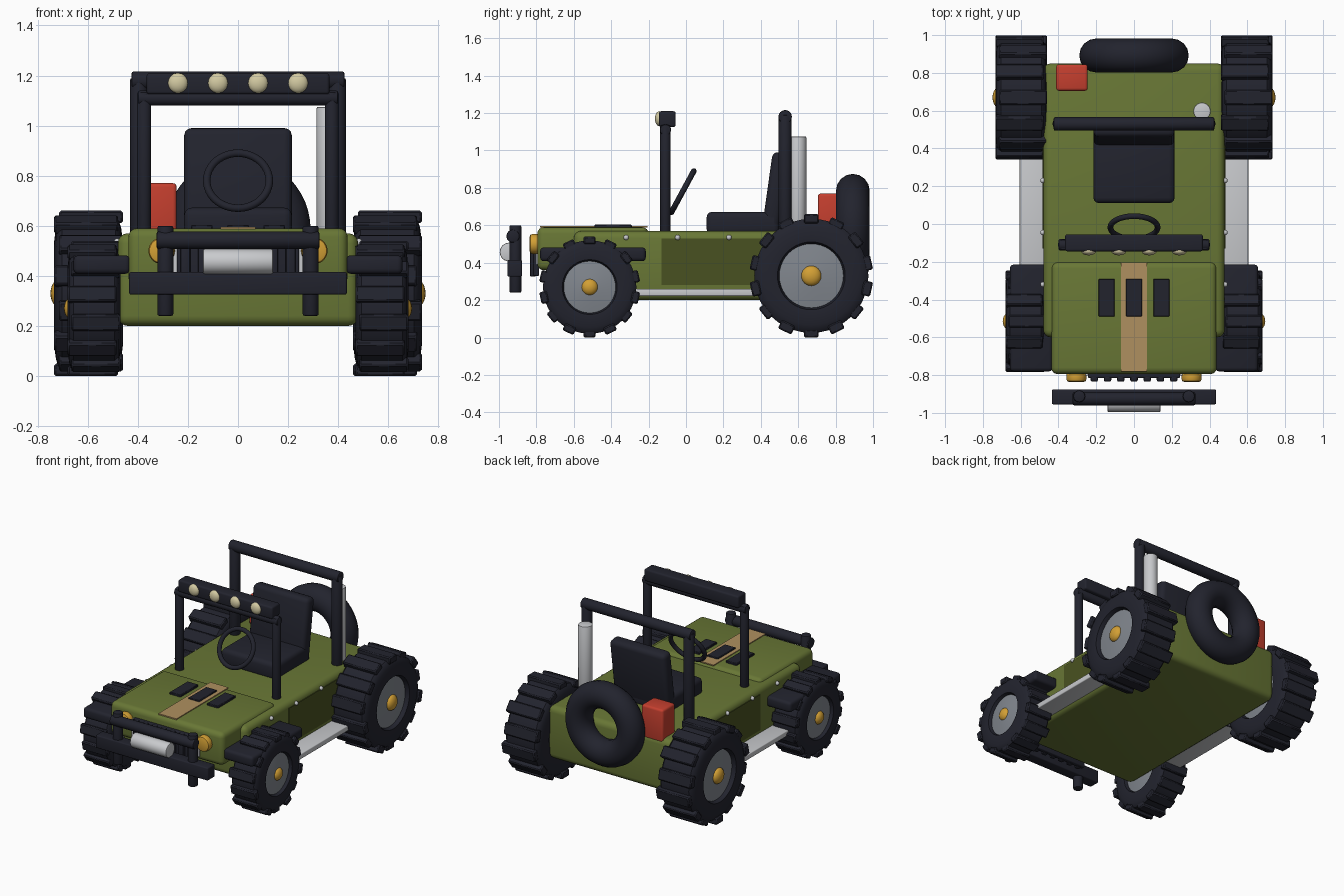
import bpy, bmesh, math
from mathutils import Vector, Matrix

if "Cube" in bpy.data.objects:
    bpy.data.objects.remove(bpy.data.objects["Cube"])

def mat(name, r, g, b):
    m = bpy.data.materials.new(name)
    m.diffuse_color = (r, g, b, 1)
    m.use_nodes = True
    m.node_tree.nodes["Principled BSDF"].inputs["Base Color"].default_value = m.diffuse_color
    return m

OLIVE = mat("olive", 0.14, 0.185, 0.036)
DARK_OLIVE = mat("dark olive", 0.066, 0.083, 0.015)
BLACK = mat("charcoal", 0.016, 0.017, 0.027)
LIGHT = mat("light grey", 0.58, 0.59, 0.61)
GREY = mat("rim grey", 0.22, 0.24, 0.27)
GOLD = mat("amber", 0.65, 0.35, 0.035)
CREAM = mat("cream", 0.65, 0.59, 0.36)
RED = mat("red", 0.56, 0.05, 0.028)
TAN = mat("tan", 0.43, 0.28, 0.115)

def finish(name, bm, material):
    me = bpy.data.meshes.new(name)
    bmesh.ops.recalc_face_normals(bm, faces=bm.faces)
    bm.to_mesh(me)
    bm.free()
    me.materials.append(material)
    ob = bpy.data.objects.new(name, me)
    bpy.context.collection.objects.link(ob)
    bpy.ops.object.select_all(action='DESELECT')
    ob.select_set(True)
    bpy.context.view_layer.objects.active = ob
    bpy.ops.object.shade_smooth_by_angle(angle=math.radians(40))
    return ob

def box(name, lo, hi, material, bevel=0.0, segs=3, tilt=0.0):
    lo, hi = Vector(lo), Vector(hi)
    bm = bmesh.new()
    bmesh.ops.create_cube(bm, size=1)
    bmesh.ops.scale(bm, vec=hi - lo, verts=bm.verts)
    if bevel:
        bmesh.ops.bevel(bm, geom=bm.edges[:], offset=bevel, segments=segs,
                        profile=0.5, affect='EDGES')
    bmesh.ops.rotate(bm, matrix=Matrix.Rotation(tilt, 3, 'X'), verts=bm.verts)
    bmesh.ops.translate(bm, vec=(lo + hi) / 2, verts=bm.verts)
    return finish(name, bm, material)

def rod(name, a, b, r, material, bevel=0.008):
    a, b = Vector(a), Vector(b)
    bm = bmesh.new()
    bmesh.ops.create_cone(bm, cap_ends=True, segments=24, radius1=r, radius2=r,
                          depth=(b - a).length)
    if bevel:
        rims = [e for e in bm.edges if abs(e.verts[0].co.z - e.verts[1].co.z) < 1e-5]
        bmesh.ops.bevel(bm, geom=rims, offset=bevel, segments=2, profile=0.5, affect='EDGES')
    rot = Vector((0, 0, 1)).rotation_difference(b - a).to_matrix()
    bmesh.ops.rotate(bm, matrix=rot, verts=bm.verts)
    bmesh.ops.translate(bm, vec=(a + b) / 2, verts=bm.verts)
    return finish(name, bm, material)

def ball(name, c, scale, material):
    bm = bmesh.new()
    bmesh.ops.create_uvsphere(bm, u_segments=20, v_segments=12, radius=1)
    bmesh.ops.scale(bm, vec=scale, verts=bm.verts)
    bmesh.ops.translate(bm, vec=c, verts=bm.verts)
    return finish(name, bm, material)

def lathe(name, profile, centre, material, segs=40):
    """Spin (x, radius) points round the x axis."""
    bm = bmesh.new()
    vs = [bm.verts.new((x, 0, r)) for x, r in profile]
    es = [bm.edges.new(p) for p in zip(vs, vs[1:])]
    bmesh.ops.spin(bm, geom=vs + es, cent=(0, 0, 0), axis=(1, 0, 0),
                   angle=math.tau, steps=segs)
    bmesh.ops.remove_doubles(bm, verts=bm.verts, dist=1e-5)
    bmesh.ops.translate(bm, vec=centre, verts=bm.verts)
    return finish(name, bm, material)

def torus(name, centre, big, small, material, tilt):
    bpy.ops.mesh.primitive_torus_add(location=centre, rotation=(tilt, 0, 0), major_radius=big,
                                     minor_radius=small, major_segments=48, minor_segments=16)
    ob = bpy.context.object
    ob.name = name
    ob.data.materials.append(material)
    bpy.ops.object.shade_smooth()

def wheel(name, s, cx, y, R, half, rim, hub):
    """R is the radius over the treads, half is half the tyre width."""
    c, t = (s * cx, y, R), R * 0.925
    side = [(half * 0.72, rim), (half * 0.98, rim * 1.08), (half, rim * 1.25), (half * 0.95, t * 0.86),
            (half * 0.88, t * 0.96), (half * 0.78, t)]
    prof = side + [(-x, r) for x, r in reversed(side)]
    lathe(name + "_tyre", prof + prof[:1], c, BLACK)
    d = half * 0.78
    lathe(name + "_rim", [(d + 0.018, 0), (d + 0.015, rim * 0.4), (d, rim * 1.03),
                          (-d, rim * 1.03), (-d - 0.018, 0)], c, GREY)
    ball(name + "_hub_cap", (s * (cx + half - 0.018), y, R), (0.033, hub, hub), GOLD)
    # tread bars, alternately shifted
    bm = bmesh.new()
    for i in range(14):
        part = bmesh.ops.create_cube(bm, size=1)["verts"]
        bmesh.ops.scale(bm, vec=(half * 1.86, R * 0.24, R * 0.15), verts=part)
        bmesh.ops.translate(bm, vec=((-1) ** i * half * 0.07, 0, R * 0.925), verts=part)
        bmesh.ops.rotate(bm, matrix=Matrix.Rotation(i * math.tau / 14, 3, 'X'), verts=part)
    bmesh.ops.bevel(bm, geom=bm.edges[:], offset=0.007, segments=1, affect='EDGES')
    bmesh.ops.translate(bm, vec=c, verts=bm.verts)
    finish(name + "_treads", bm, BLACK)

# body and hood
box("body_tub", (-0.48, -0.6, 0.2), (0.48, 0.85, 0.57), OLIVE, 0.04, 4)
box("hood", (-0.438, -0.795, 0.36), (0.438, -0.2, 0.59), OLIVE, 0.035, 4)
box("hood_stripe", (-0.07, -0.78, 0.588), (0.07, -0.205, 0.596), TAN)
for i in (-1, 0, 1):
    box("hood_vent", (i * 0.145 - 0.043, -0.49, 0.585), (i * 0.145 + 0.043, -0.29, 0.604), BLACK, 0.004, 1)

# parts on both sides
for s, tag in ((-1, "left"), (1, "right")):
    def sbox(name, x0, x1, y0, y1, z0, z1, m, b=0.0):
        xs = sorted((s * x0, s * x1))
        box(tag + name, (xs[0], y0, z0), (xs[1], y1, z1), m, b)
    wheel(tag + "_front_wheel", s, 0.575, -0.515, 0.27, 0.105, 0.136, 0.045)
    wheel(tag + "_rear_wheel", s, 0.597, 0.67, 0.33, 0.137, 0.168, 0.054)
    sbox("_fender", 0.43, 0.657, -0.78, -0.215, 0.408, 0.482, BLACK, 0.02)
    sbox("_running_board", 0.46, 0.605, -0.28, 0.42, 0.222, 0.26, LIGHT, 0.006)
    sbox("_door_panel", 0.476, 0.484, -0.13, 0.42, 0.28, 0.53, DARK_OLIVE)
    for y in (-0.32, -0.045, 0.23):
        ball(tag + "_bolt", (s * 0.482, y, 0.535), (0.014,) * 3, LIGHT)
    rod(tag + "_windshield_post", (s * 0.375, -0.11, 0.55), (s * 0.375, -0.11, 1.135), 0.028, BLACK)
    rod(tag + "_roll_post", (s * 0.396, 0.53, 0.53), (s * 0.396, 0.53, 1.19), 0.035, BLACK)
    rod(tag + "_bumper_upright", (s * 0.29, -0.912, 0.24), (s * 0.29, -0.912, 0.6), 0.032, BLACK)
    rod(tag + "_headlight", (s * 0.305, -0.78, 0.5), (s * 0.305, -0.836, 0.5), 0.053, GOLD, 0.014)

# windshield frame, light bar and roll bar
rod("windshield_top", (-0.4, -0.11, 1.11), (0.4, -0.11, 1.11), 0.03, BLACK)
box("light_bar", (-0.365, -0.145, 1.125), (0.365, -0.055, 1.21), BLACK, 0.012)
for x in (-0.24, -0.08, 0.08, 0.24):
    ball("roof_light", (x, -0.143, 1.17), (0.04, 0.023, 0.04), CREAM)
rod("roll_bar_top", (-0.425, 0.53, 1.18), (0.425, 0.53, 1.18), 0.036, BLACK)

# seat and steering wheel
box("seat_cushion", (-0.215, 0.11, 0.55), (0.215, 0.5, 0.672), BLACK, 0.03)
box("seat_back", (-0.215, 0.435, 0.58), (0.215, 0.525, 0.99), BLACK, 0.03, tilt=-0.14)
torus("steering_wheel", (0, -0.018, 0.78), 0.125, 0.015, BLACK, math.radians(61.5))

# front end
box("grille_surround", (-0.262, -0.803, 0.39), (0.262, -0.785, 0.52), LIGHT)
box("grille", (-0.243, -0.815, 0.33), (0.243, -0.785, 0.53), BLACK, 0.006)
for i in range(-3, 4):
    box("grille_slat", (i * 0.07 - 0.02, -0.835, 0.325), (i * 0.07 + 0.02, -0.8, 0.53), BLACK, 0.01, 2)
box("bumper", (-0.435, -0.955, 0.325), (0.435, -0.876, 0.415), BLACK, 0.008)
rod("bumper_top_bar", (-0.325, -0.925, 0.542), (0.325, -0.925, 0.542), 0.035, BLACK)
rod("winch_drum", (-0.14, -0.946, 0.457), (0.14, -0.946, 0.457), 0.05, LIGHT, 0.006)

# rear load
torus("spare_tyre", (0, 0.892, 0.585), 0.2, 0.09, BLACK, math.pi / 2)
box("fuel_can", (-0.412, 0.705, 0.54), (-0.245, 0.845, 0.77), RED, 0.015)
rod("exhaust_stack", (0.36, 0.597, 0.54), (0.36, 0.597, 1.075), 0.046, LIGHT, 0.006)
